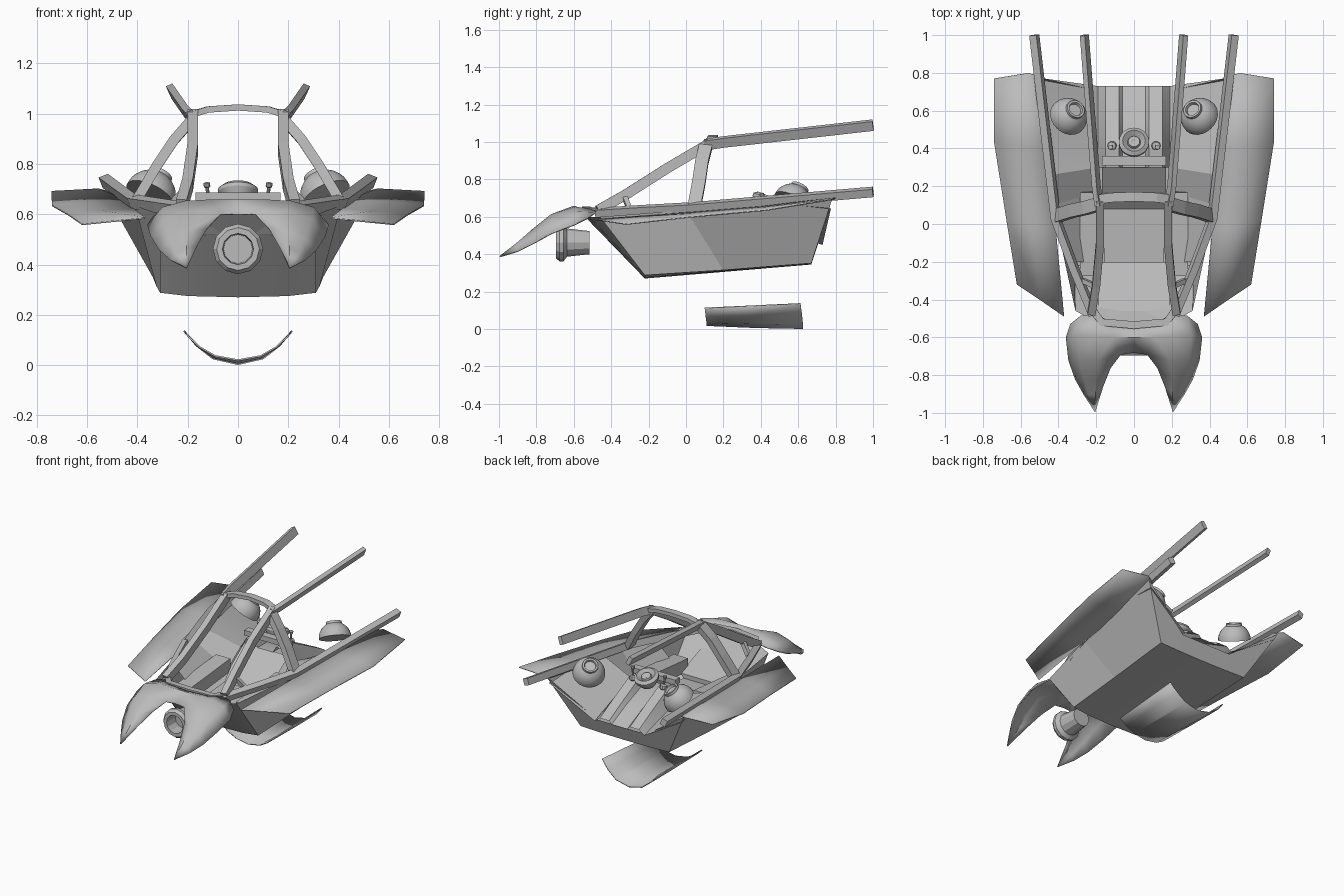
import bpy, bmesh, math
from mathutils import Vector

cube = bpy.data.objects.get("Cube")
if cube:
    bpy.data.objects.remove(cube, do_unlink=True)

grey = bpy.data.materials.new("light_grey")
grey.use_nodes = True
tone = (0.5, 0.5, 0.5, 1)
grey.diffuse_color = tone
grey.node_tree.nodes["Principled BSDF"].inputs["Base Color"].default_value = tone


def finish(name, bm, angle=30, mirror=False, solid=0.0):
    """Turn a bmesh into a named, shaded object, optionally mirrored in x."""
    bmesh.ops.recalc_face_normals(bm, faces=bm.faces)
    me = bpy.data.meshes.new(name)
    bm.to_mesh(me)
    bm.free()
    ob = bpy.data.objects.new(name, me)
    bpy.context.collection.objects.link(ob)
    me.materials.append(grey)
    if mirror:
        m = ob.modifiers.new("mirror", 'MIRROR')
        m.use_clip = True
        m.merge_threshold = 0.0005
    if solid:
        s = ob.modifiers.new("thickness", 'SOLIDIFY')
        s.thickness = solid
        s.offset = 0
    bpy.ops.object.select_all(action='DESELECT')
    ob.select_set(True)
    bpy.context.view_layer.objects.active = ob
    if angle:
        bpy.ops.object.shade_smooth_by_angle(angle=math.radians(angle))
    return ob


def sheet(name, rows, **kw):
    """Skin a grid of points given as rows of equal length."""
    bm = bmesh.new()
    vs = [[bm.verts.new(p) for p in r] for r in rows]
    for a, b in zip(vs, vs[1:]):
        for i in range(len(a) - 1):
            bm.faces.new((a[i], a[i + 1], b[i + 1], b[i]))
    bmesh.ops.remove_doubles(bm, verts=bm.verts, dist=0.0005)
    return finish(name, bm, **kw)


def beam(name, path, w, t, up, mirror=True):
    """Sweep a rectangle, w across and t along the up hint, on a path."""
    bm = bmesh.new()
    pts = [Vector(p) for p in path]
    rings = []
    for i, p in enumerate(pts):
        d = (pts[min(i + 1, len(pts) - 1)] - pts[max(i - 1, 0)]).normalized()
        s = d.cross(Vector(up)).normalized()
        n = s.cross(d)
        rings.append([bm.verts.new(p + s * a * w / 2 + n * b * t / 2)
                      for a, b in ((-1, -1), (1, -1), (1, 1), (-1, 1))])
    for a, b in zip(rings, rings[1:]):
        for i in range(4):
            j = (i + 1) % 4
            bm.faces.new((a[i], a[j], b[j], b[i]))
    bm.faces.new(rings[0])
    bm.faces.new(rings[-1])
    return finish(name, bm, angle=0, mirror=mirror)


def lathe(name, profile, centre, axis, sides, angle=30, mirror=False):
    """Spin (radius, height) pairs about an axis through a centre."""
    bm = bmesh.new()
    q = Vector((0, 0, 1)).rotation_difference(Vector(axis).normalized())
    rings = []
    for r, h in profile:
        rings.append([bm.verts.new(Vector(centre) + q @ Vector(
            (r * math.cos(k * math.tau / sides), r * math.sin(k * math.tau / sides), h)))
            for k in range(sides)])
    for a, b in zip(rings, rings[1:]):
        for i in range(sides):
            j = (i + 1) % sides
            bm.faces.new((a[i], a[j], b[j], b[i]))
    bmesh.ops.remove_doubles(bm, verts=bm.verts, dist=0.0003)
    return finish(name, bm, angle=angle, mirror=mirror)


# Hull tub: bottom, flared sides and sloping bow
sheet("hull", [
    [(0, -.54, .6), (.2, -.52, .6), (.31, -.46, .6)],
    [(0, -.22, .27), (.2, -.22, .275), (.31, -.22, .288)],
    [(0, .67, .345), (.2, .67, .347), (.34, .67, .352)]], mirror=True, angle=15)
sheet("hull_side", [
    [(.31, -.46, .6), (.41, 0, .635), (.53, .78, .69)],
    [(.31, -.22, .288), (.325, .2, .315), (.34, .67, .352)]], mirror=True, angle=0)
sheet("hull_back", [
    [(0, .67, .345), (.19, .67, .347), (.34, .67, .352)],
    [(0, .705, .45), (.19, .705, .45), (.53, .78, .69)]], mirror=True, angle=0)

# Sloping rear deck with raised ribs along the middle
sheet("rear_deck", [
    [(0, .3, .6), (.06, .3, .6), (.08, .3, .64), (.15, .3, .64), (.19, .3, .57), (.44, .26, .65)],
    [(0, .4, .6), (.06, .4, .6), (.08, .4, .65), (.15, .4, .65), (.19, .4, .54), (.46, .4, .66)],
    [(0, .56, .54), (.06, .56, .54), (.08, .56, .57), (.15, .56, .57), (.19, .56, .5), (.49, .56, .665)],
    [(0, .73, .46), (.06, .73, .46), (.08, .73, .48), (.15, .73, .48), (.19, .73, .45), (.51, .775, .645)]],
    mirror=True, angle=25)

# Cockpit floor, seat and side consoles
sheet("cockpit_floor", [[(-x, y, z), (x, y, z)] for x, y, z in (
    (.18, -.53, .61), (.19, -.46, .52), (.18, -.2, .43), (.16, -.2, .4),
    (.16, .08, .42), (.17, .17, .5), (.17, .31, .6))], angle=0)
beam("side_console", [(.23, -.27, .46), (.23, .17, .5)], .11, .09, (0, 0, 1))
sheet("cockpit_side", [
    [(.18, -.2, .43), (.2, .17, .46), (.19, .3, .57)],
    [(.36, -.2, .6), (.43, .1, .65), (.44, .26, .65)]], mirror=True, angle=0)
beam("dash_bar", [(-.17, .335, .67), (.17, .335, .67)], .05, .035, (0, 0, 1), mirror=False)

# Round instrument and control sticks
lathe("instrument_ring", [(.05, -.05), (.08, 0), (.08, .015), (.06, .03), (.045, .015),
                          (.035, .005), (.03, .02), (.015, .02), (0, .01)],
      (0, .43, .685), (0, .4, 1), 20)
lathe("control_stick", [(0, -.07), (.025, -.04), (.022, -.02), (.007, -.015), (.007, .025),
                        (.013, .03), (.013, .045), (0, .05)],
      (.12, .41, .68), (.1, -.1, 1), 10, mirror=True)

# Half-dome pods with a raised lens rim at the crown
arc = [math.radians(10 * k) for k in range(7)]
dome = [(0, 0)] + [(.103 * math.cos(a), .103 * math.sin(a)) for a in arc]
lathe("pod", dome + [(.05, .105), (.038, .105), (.034, .09), (0, .09)],
      (.35, .565, .675), (-.4, .42, .8), 24, mirror=True)

# Canopy frame: windscreen posts, arch, side posts and rails
beam("windscreen_post", [(.225, -.47, .635), (.2, -.32, .72), (.18, -.1, .86), (.18, .13, .995)],
     .042, .055, (0, -.5, 1))
beam("roof_arch", [(-.19, .13, .995), (-.12, .14, 1.017), (0, .145, 1.025), (.12, .14, 1.017), (.19, .13, .995)],
     .05, .025, (0, 0, 1), mirror=False)
beam("side_post", [(.185, .105, .975), (.255, .085, .895), (.325, .07, .79), (.405, .045, .655)],
     .07, .04, (1, 0, .6))
beam("front_sill", [(-.23, -.44, .63), (-.17, -.52, .635), (0, -.535, .64), (.17, -.52, .635), (.23, -.44, .63)],
     .04, .03, (0, 0, 1), mirror=False)
beam("side_sill", [(.215, -.48, .62), (.315, -.24, .635), (.415, .03, .65), (.47, .5, .69), (.528, 1.0, .733)],
     .04, .045, (.4, 0, 1))
beam("quarter_strut", [(.2, -.33, .71), (.27, -.3, .635)], .03, .025, (0, 1, 0))
beam("roof_rail", [(.185, .1, .985), (.2, .2, 1.0), (.263, 1.0, 1.09)],
     .028, .055, (.45, 0, 1))

# Side wings, tucked under the sill along their inner edge
sheet("wing", [
    [(.37, -.49, .585), (.5, -.4, .572), (.62, -.32, .56)],
    [(.415, -.02, .62), (.54, -.01, .612), (.675, .02, .598)],
    [(.445, .4, .655), (.58, .41, .648), (.74, .43, .635)],
    [(.5, .775, .685), (.555, .8, .70), (.742, .77, .69)]], mirror=True, angle=20, solid=.006)

# Two-pronged nose cowl
tip = (.205, -.995, .387)
sheet("nose_cowl", [
    [(0, -.54, .635), (.11, -.53, .635), (.19, -.48, .635), (.28, -.485, .62), (.335, -.53, .59)],
    [(0, -.6, .655), (.11, -.6, .655), (.21, -.59, .65), (.3, -.59, .625), (.358, -.6, .555)],
    [(0, -.68, .6), (.07, -.69, .6), (.19, -.72, .61), (.29, -.72, .58), (.345, -.72, .51)],
    [(.07, -.69, .6), (.125, -.76, .54), (.2, -.82, .53), (.265, -.82, .5), (.31, -.82, .455)],
    [(.125, -.76, .54), (.165, -.86, .47), (.205, -.9, .46), (.24, -.9, .445), (.265, -.9, .415)],
    [(.165, -.86, .47), tip, tip, tip, tip]],
    mirror=True, angle=40, solid=.008)

# Nose nozzle
lathe("nose_nozzle", [(0, -.09), (.062, -.09), (.075, .03), (.1, .05), (.1, .07), (.085, .09),
                      (.062, .09), (.058, 0), (0, 0)], (0, -.605, .462), (0, -1, 0), 12, angle=20)

# Curved plate below the hull
sheet("belly_plate", [
    [(0, .11, .02), (.09, .11, .036), (.15, .105, .07), (.195, .1, .112)],
    [(0, .37, .009), (.095, .37, .03), (.16, .36, .075), (.205, .36, .124)],
    [(0, .625, .004), (.1, .625, .027), (.165, .62, .078), (.215, .612, .136)]],
    mirror=True, angle=20, solid=.007)
